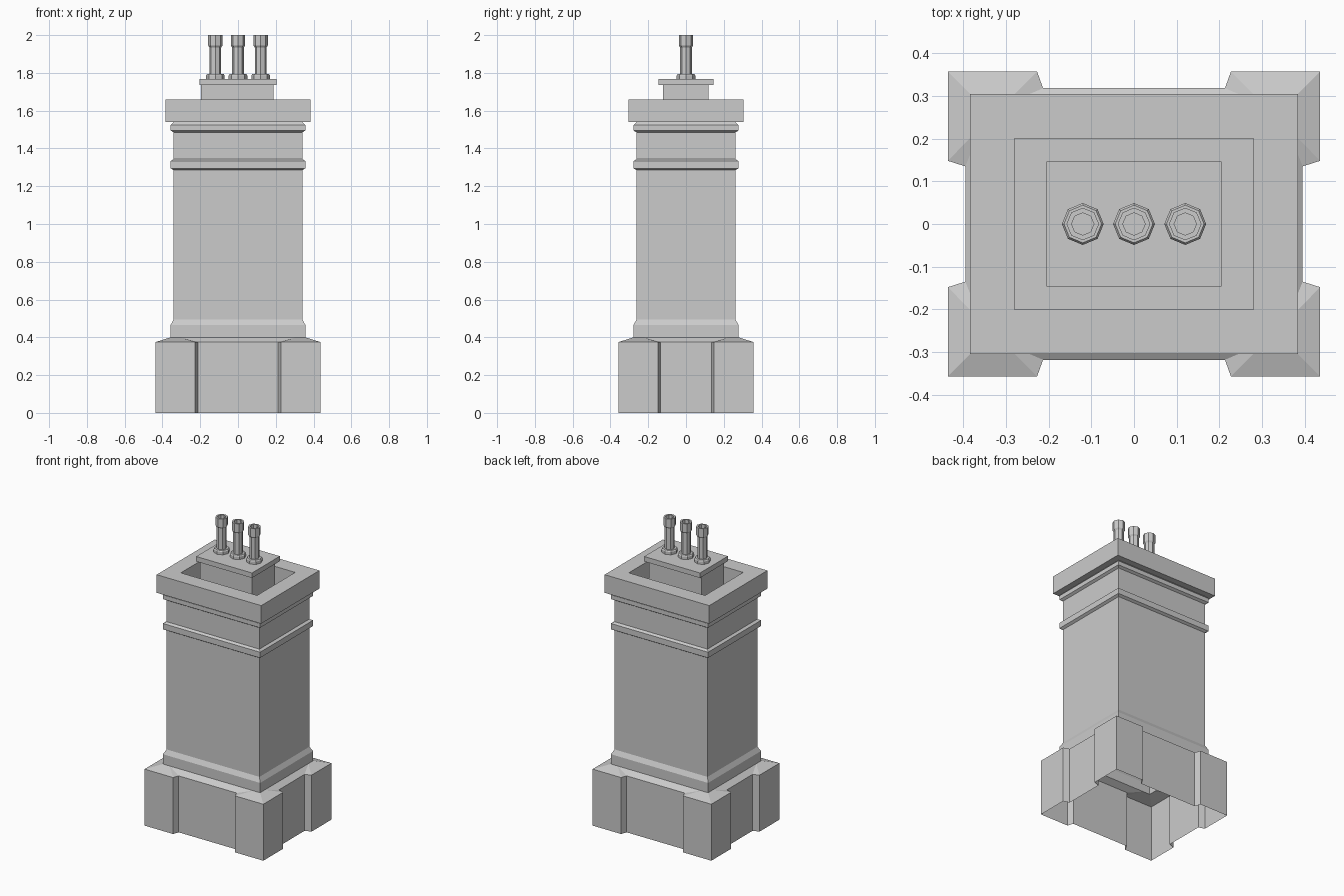
import bpy, bmesh, math

if "Cube" in bpy.data.objects:
    bpy.data.objects.remove(bpy.data.objects["Cube"])

stone = bpy.data.materials.new("grey_stone")
stone.use_nodes = True
GREY = (0.6, 0.6, 0.6, 1)
stone.diffuse_color = GREY
stone.node_tree.nodes["Principled BSDF"].inputs["Base Color"].default_value = GREY


def loft(name, rings, cap_start=False, cap_end=False, location=(0, 0, 0)):
    """Skin a stack of counter-clockwise rings, merging shared points."""
    bm = bmesh.new()
    loops = [[bm.verts.new(p) for p in ring] for ring in rings]
    n = len(loops[0])
    for a, b in zip(loops, loops[1:]):
        for i in range(n):
            j = (i + 1) % n
            bm.faces.new((a[i], a[j], b[j], b[i]))
    if cap_start:
        bm.faces.new(loops[0][::-1])
    if cap_end:
        bm.faces.new(loops[-1])
    bmesh.ops.remove_doubles(bm, verts=bm.verts[:], dist=1e-5)
    mesh = bpy.data.meshes.new(name)
    bm.to_mesh(mesh)
    bm.free()
    mesh.materials.append(stone)
    obj = bpy.data.objects.new(name, mesh)
    obj.location = location
    bpy.context.collection.objects.link(obj)
    return obj


def rect(x, y, z):
    return [(x, y, z), (-x, y, z), (-x, -y, z), (x, -y, z)]


def octagon(r, z):
    return [(r * math.cos(k * math.pi / 4), r * math.sin(k * math.pi / 4), z)
            for k in range(8)]


def mirrored(quarter, z):
    """Repeat a quarter outline in all four quadrants, counter-clockwise."""
    out = []
    for sx, sy in ((1, 1), (-1, 1), (-1, -1), (1, -1)):
        pts = quarter if sx * sy > 0 else quarter[::-1]
        out += [(sx * x, sy * y, z) for x, y in pts]
    return out


# Hollow plinth with projecting corner blocks and a sloped top
outline = [(0.395, 0.135), (0.436, 0.148), (0.436, 0.357), (0.227, 0.357), (0.213, 0.318)]
shoulder = [(0.357, 0.228), (0.357, 0.228), (0.357, 0.278), (0.306, 0.278), (0.306, 0.278)]
loft("plinth", [mirrored(outline, 0), mirrored(outline, 0.375), mirrored(shoulder, 0.4)])

# Shaft with foot moulding and two collars: (outward step, height)
profile = [(0.016, 0.4), (0.016, 0.465), (0, 0.495),
           (0, 1.285), (0.016, 1.295), (0.016, 1.333), (0, 1.343),
           (0, 1.485), (0.016, 1.495), (0.016, 1.523), (0, 1.54)]
loft("shaft", [rect(0.341 + d, 0.262 + d, z) for d, z in profile])

# Crown with a sunken well
loft("crown", [rect(0.341, 0.262, 1.54), rect(0.384, 0.305, 1.54), rect(0.384, 0.305, 1.66),
               rect(0.28, 0.2, 1.66), rect(0.28, 0.2, 1.54)], cap_end=True)

# Inner flue block and its cap slab
loft("flue_block", [rect(0.192, 0.12, 1.54), rect(0.192, 0.12, 1.735)],
     location=(-0.004, -0.001, 0))
loft("flue_cap", [rect(0.205, 0.146, 1.735), rect(0.205, 0.146, 1.768)],
     cap_start=True, cap_end=True)

# Three octagonal pots with foot ring, collar and open mouth
pot = [(0.049, 1.768), (0.049, 1.787), (0.044, 1.794), (0.031, 1.794), (0.031, 1.935),
       (0.038, 1.945), (0.038, 2.0), (0.026, 2.0), (0.026, 1.93)]
for side, x in (("right", -0.12), ("middle", 0), ("left", 0.12)):
    loft(f"{side}_pot", [octagon(r, z) for r, z in pot], cap_end=True, location=(x, 0, 0))
